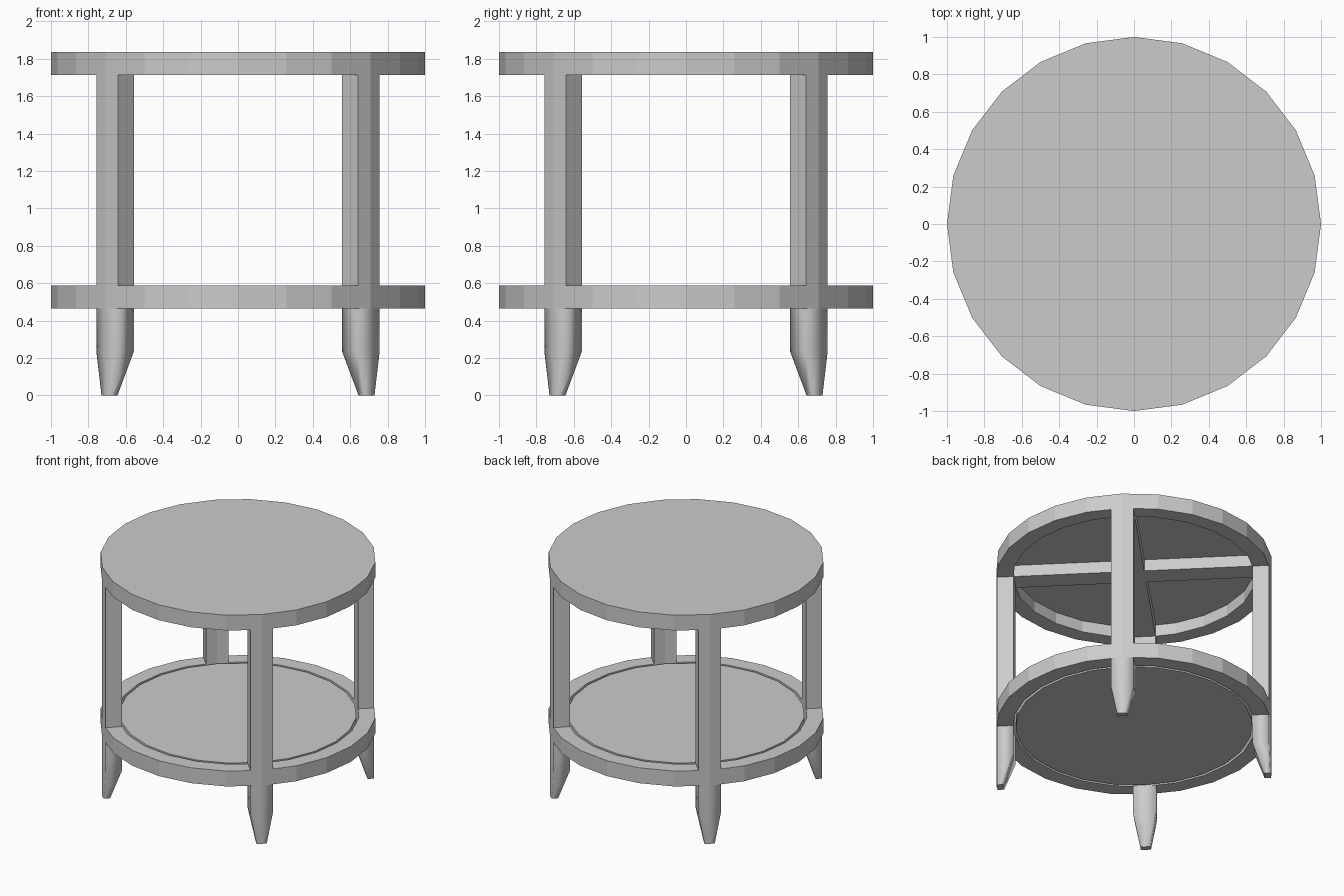
import bpy, bmesh
from math import cos, sin, pi, radians, tan
from mathutils import Matrix, Vector

if "Cube" in bpy.data.objects:
    bpy.data.objects.remove(bpy.data.objects["Cube"])

SIDES = 24
FACET = tan(pi / SIDES)          # slope of a rim facet beside its corner
INNER, HALF = 0.88, 0.082        # inner rim radius, half width of a post
FOOT_TOP, SHELF_TOP, TOP_LOW, TOP_HIGH = 0.465, 0.588, 1.713, 1.836

grey = bpy.data.materials.new("plain_grey")
grey.use_nodes = True
grey.diffuse_color = (0.6, 0.6, 0.6, 1)
grey.node_tree.nodes["Principled BSDF"].inputs["Base Color"].default_value = (0.6, 0.6, 0.6, 1)


def finish(name, bm):
    bmesh.ops.remove_doubles(bm, verts=bm.verts, dist=0.0001)
    bmesh.ops.recalc_face_normals(bm, faces=bm.faces)
    mesh = bpy.data.meshes.new(name)
    bm.to_mesh(mesh)
    bm.free()
    mesh.materials.append(grey)
    obj = bpy.data.objects.new(name, mesh)
    bpy.context.collection.objects.link(obj)
    return obj


def turned(name, profile, closed=False):
    """Turn an (r, z) profile round the z axis."""
    bm = bmesh.new()
    verts = [bm.verts.new((r, 0, z)) for r, z in profile]
    pairs = list(zip(verts, verts[1:])) + ([(verts[-1], verts[0])] if closed else [])
    edges = [bm.edges.new(p) for p in pairs]
    bmesh.ops.spin(bm, geom=verts + edges, cent=(0, 0, 0), axis=(0, 0, 1),
                   angle=2 * pi, steps=SIDES, use_duplicate=False)
    return finish(name, bm)


def section(half, outer, inner, z):
    """Post outline whose outer and inner sides follow the rim facets."""
    drop = half * FACET
    return [(outer - drop, -half, z), (outer, 0, z), (outer - drop, half, z),
            (inner - drop, half, z), (inner, 0, z), (inner - drop, -half, z)]


def lofted(name, sections, angle, smooth=False):
    """Join stacked outlines into a solid, turned to the given angle."""
    bm = bmesh.new()
    turn = Matrix.Rotation(radians(angle), 3, "Z")
    loops = [[bm.verts.new(turn @ Vector(p)) for p in s] for s in sections]
    for low, high in zip(loops, loops[1:]):
        for i in range(len(low)):
            j = (i + 1) % len(low)
            bm.faces.new((low[i], low[j], high[j], high[i])).smooth = smooth
    bm.faces.new(loops[0][::-1])
    bm.faces.new(loops[-1])
    return finish(name, bm)


# Table top: thin disc with a deep rim
turned("table_top", [(0, TOP_HIGH), (1, TOP_HIGH), (1, TOP_LOW),
                     (INNER, TOP_LOW), (INNER, 1.805), (0, 1.805)])

# Lower shelf: rim and loose centre panel
turned("shelf_rim", [(1, SHELF_TOP), (1, FOOT_TOP), (INNER, FOOT_TOP), (INNER, SHELF_TOP)], True)
turned("shelf_panel", [(0, SHELF_TOP), (0.861, SHELF_TOP), (0.861, FOOT_TOP), (0, FOOT_TOP)])

# Posts and tapered feet on the diagonals
for corner, angle in (("back_left", 45), ("back_right", 135),
                      ("front_right", 225), ("front_left", 315)):
    lofted(corner + "_post", [section(HALF, 1, INNER, z) for z in (SHELF_TOP, TOP_LOW)], angle)
    lofted(corner + "_foot", [section(0.037, 1, 0.953, 0),
                              section(HALF, 1, INNER, 0.235),
                              section(HALF, 1, INNER, FOOT_TOP)], angle, True)

# Crossed beams under the top
reach = INNER - HALF * FACET
for name, start, end, angle in (("long_beam", -reach, reach, 45),
                                ("back_half_beam", HALF, reach, 135),
                                ("front_half_beam", HALF, reach, 315)):
    lofted(name, [[(start, -HALF, z), (end, -HALF, z), (end, HALF, z), (start, HALF, z)]
                  for z in (TOP_LOW, 1.805)], angle)
